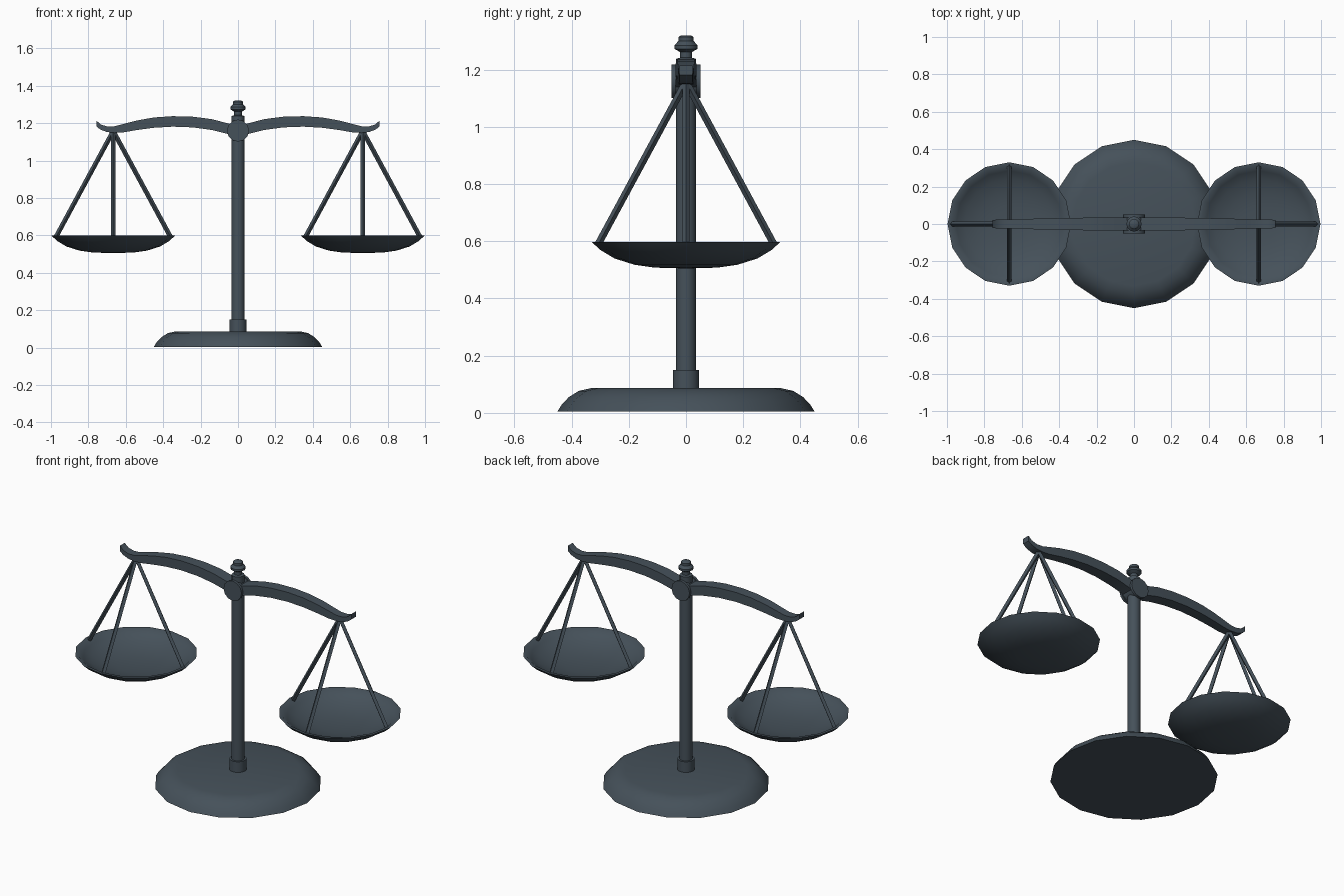
import bpy, bmesh, math
from mathutils import Vector

cube = bpy.data.objects.get("Cube")
if cube:
    bpy.data.objects.remove(cube, do_unlink=True)

# Single dark slate metal
COLOR = (0.06, 0.082, 0.102, 1)
slate = bpy.data.materials.new("dark_slate")
slate.use_nodes = True
slate.diffuse_color = COLOR
slate.node_tree.nodes["Principled BSDF"].inputs["Base Color"].default_value = COLOR


def finish(name, bm, smooth_angle=None):
    bmesh.ops.recalc_face_normals(bm, faces=bm.faces)
    mesh = bpy.data.meshes.new(name)
    bm.to_mesh(mesh)
    bm.free()
    mesh.materials.append(slate)
    obj = bpy.data.objects.new(name, mesh)
    bpy.context.collection.objects.link(obj)
    if smooth_angle:
        bpy.ops.object.select_all(action='DESELECT')
        obj.select_set(True)
        bpy.context.view_layer.objects.active = obj
        bpy.ops.object.shade_smooth_by_angle(angle=math.radians(smooth_angle))
    return obj


def lathe(name, profile, sides, x=0.0, smooth_angle=35):
    """Turn a (radius, z) profile around a vertical axis; radius 0 closes it."""
    bm = bmesh.new()
    rings = []
    for r, z in profile:
        if r == 0:
            rings.append([bm.verts.new((x, 0, z))] * sides)
        else:
            angles = [2 * math.pi * i / sides for i in range(sides)]
            rings.append([bm.verts.new((x + r * math.cos(a), r * math.sin(a), z))
                          for a in angles])
    for low, high in zip(rings, rings[1:]):
        for i in range(sides):
            j = (i + 1) % sides
            bm.faces.new(dict.fromkeys((low[i], low[j], high[j], high[i])))
    return finish(name, bm, smooth_angle)


def rod(name, start, end, radius, sides):
    bm = bmesh.new()
    start, end = Vector(start), Vector(end)
    axis = end - start
    bmesh.ops.create_cone(bm, cap_ends=True, segments=sides, radius1=radius,
                          radius2=radius, depth=axis.length)
    bm.transform(axis.to_track_quat('Z', 'Y').to_matrix().to_4x4())
    bmesh.ops.translate(bm, verts=bm.verts, vec=(start + end) / 2)
    return finish(name, bm, 35 if sides > 4 else None)


# Domed base, post with foot collar
lathe("base", [(0, 0.004), (0.45, 0.004), (0.435, 0.028), (0.41, 0.055), (0.375, 0.077),
               (0.33, 0.087), (0, 0.087)], 16, smooth_angle=40)
lathe("foot_collar", [(0, 0.08), (0.046, 0.08), (0.046, 0.15), (0, 0.15)], 16)
lathe("post", [(0, 0.08), (0.035, 0.08), (0.035, 1.2), (0, 1.2)], 16)

# Pivot hub: a core between two cheek discs
rod("hub_core", (0, -0.045, 1.16), (0, 0.045, 1.16), 0.052, 12)
for side, label in ((-1, "front"), (1, "back")):
    rod(label + "_hub_disc", (0, side * 0.036, 1.16), (0, side * 0.051, 1.16), 0.059, 12)

# Turned finial
lathe("finial", [(0, 1.19), (0.035, 1.19), (0.035, 1.238), (0.021, 1.242), (0.021, 1.262),
                 (0.041, 1.273), (0.041, 1.285), (0.027, 1.3), (0.027, 1.314),
                 (0.018, 1.32), (0, 1.32)], 12)

# Curved beam arms: x, bottom z, top z, half width
SECTIONS = [(0, 1.125, 1.185, 0.036), (0.06, 1.143, 1.2, 0.036), (0.14, 1.163, 1.221, 0.036),
            (0.24, 1.177, 1.234, 0.034), (0.35, 1.181, 1.237, 0.032), (0.45, 1.175, 1.23, 0.03),
            (0.54, 1.163, 1.214, 0.028), (0.61, 1.151, 1.196, 0.026), (0.66, 1.148, 1.183, 0.025),
            (0.7, 1.152, 1.182, 0.024), (0.735, 1.165, 1.193, 0.023), (0.757, 1.182, 1.214, 0.022)]
PAN_X = 0.667
PAN_PROFILE = [(0, 0.505), (0.11, 0.508), (0.18, 0.518), (0.25, 0.54), (0.3, 0.57),
               (0.33, 0.598), (0.312, 0.598), (0.285, 0.576), (0.24, 0.552),
               (0.17, 0.532), (0.1, 0.522), (0, 0.519)]

for side, label in ((1, "left"), (-1, "right")):
    bm = bmesh.new()
    rings = [[bm.verts.new((side * x, y, z)) for y, z in
              ((-w, low), (w, low), (w, high), (-w, high))] for x, low, high, w in SECTIONS]
    for a, b in zip(rings, rings[1:]):
        for i in range(4):
            j = (i + 1) % 4
            bm.faces.new((a[i], a[j], b[j], b[i]))
    bm.faces.new(rings[0])
    bm.faces.new(rings[-1])
    finish(label + "_beam_arm", bm, 30)

    # Hollow pan and its four square hanger rods
    px = side * PAN_X
    lathe(label + "_pan", PAN_PROFILE, 16, px, 40)
    for dx, dy, place in ((1, 0, "outer"), (-1, 0, "inner"), (0, 1, "back"), (0, -1, "front")):
        rod(f"{label}_{place}_hanger", (px + dx * 0.003, dy * 0.003, 1.152),
            (px + dx * 0.306, dy * 0.306, 0.592), 0.0125, 4)
